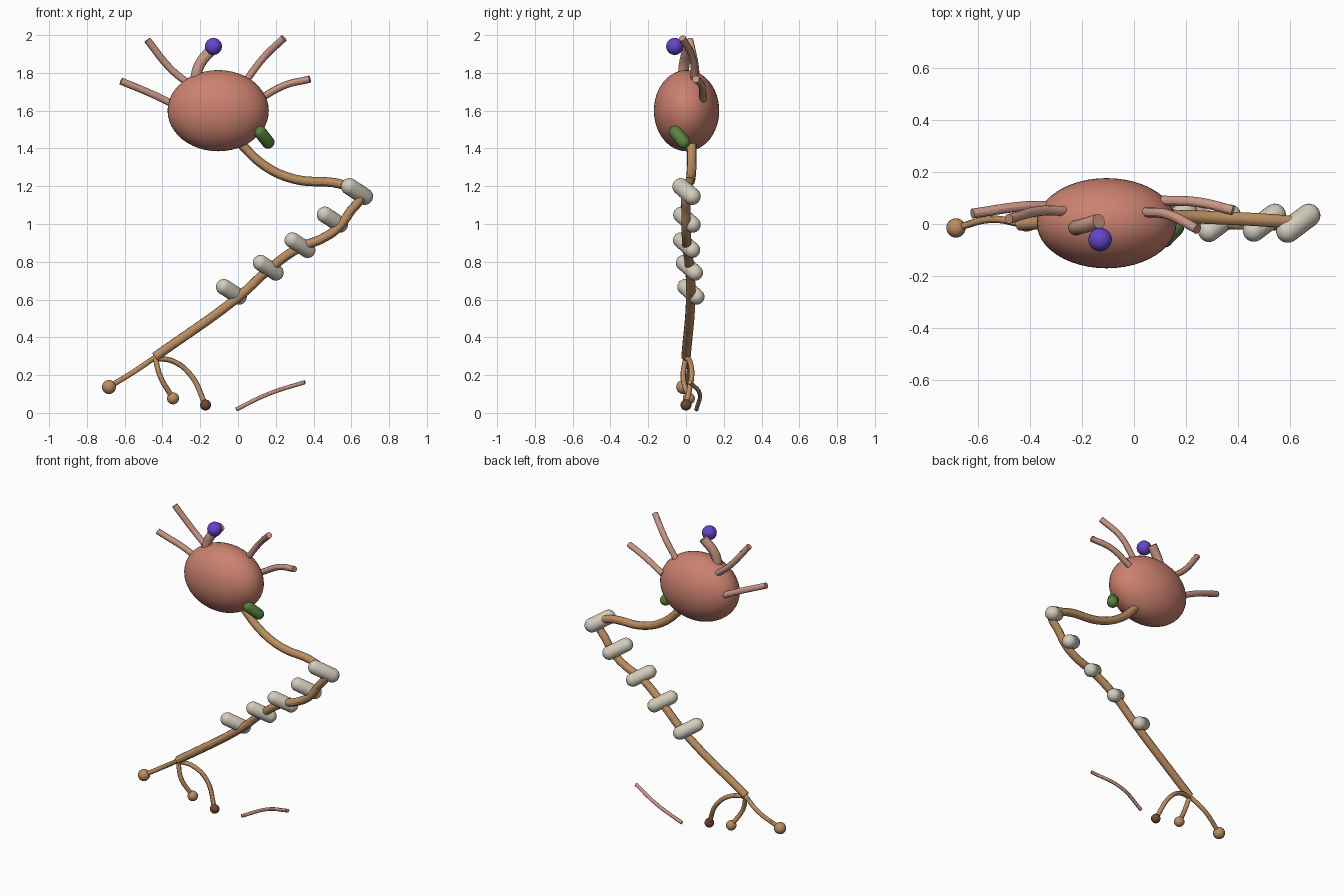
import bpy
from mathutils import Vector

cube = bpy.data.objects.get("Cube")
if cube:
    bpy.data.objects.remove(cube, do_unlink=True)


def material(name, rgb):
    m = bpy.data.materials.new(name)
    m.use_nodes = True
    color = (*rgb, 1)
    m.diffuse_color = color
    m.node_tree.nodes["Principled BSDF"].inputs["Base Color"].default_value = color
    return m


coral = material("coral", (0.60, 0.22, 0.16))
pink = material("dusty pink", (0.59, 0.31, 0.24))
tan = material("tan", (0.50, 0.27, 0.12))
cream = material("cream", (0.66, 0.61, 0.51))
violet = material("violet", (0.13, 0.06, 0.60))
green = material("leaf green", (0.10, 0.22, 0.05))
brown = material("dark brown", (0.17, 0.06, 0.035))


def finish(obj, name, mat):
    obj.name = name
    obj.data.materials.clear()
    obj.data.materials.append(mat)
    bpy.ops.object.select_all(action='DESELECT')
    obj.select_set(True)
    bpy.context.view_layer.objects.active = obj
    bpy.ops.object.shade_smooth_by_angle()
    return obj


def ball(name, center, radii, mat, segments=32):
    bpy.ops.mesh.primitive_uv_sphere_add(segments=segments, ring_count=segments // 2, location=center)
    obj = bpy.context.object
    obj.scale = radii
    return finish(obj, name, mat)


def tube(name, points, radius, mat, taper=1.0):
    """Smooth round tube with flat ends; taper scales the far end."""
    curve = bpy.data.curves.new(name, 'CURVE')
    curve.dimensions = '3D'
    curve.bevel_depth = radius
    curve.bevel_resolution = 4
    curve.resolution_u = 10
    curve.use_fill_caps = True
    spline = curve.splines.new('BEZIER')
    spline.bezier_points.add(len(points) - 1)
    for i, (bp, co) in enumerate(zip(spline.bezier_points, points)):
        bp.co = co
        bp.handle_left_type = bp.handle_right_type = 'AUTO'
        bp.radius = 1 + (taper - 1) * i / (len(points) - 1)
    obj = bpy.data.objects.new(name, curve)
    bpy.context.collection.objects.link(obj)
    bpy.ops.object.select_all(action='DESELECT')
    obj.select_set(True)
    bpy.context.view_layer.objects.active = obj
    bpy.ops.object.convert(target='MESH')
    return finish(bpy.context.object, name, mat)


def capsule(name, center, half, radius, mat):
    """Sphere split at its equator and stretched along the half vector."""
    half = Vector(half)
    bpy.ops.mesh.primitive_uv_sphere_add(segments=24, ring_count=13, radius=radius, location=center)
    obj = bpy.context.object
    for v in obj.data.vertices:
        v.co.z += half.length if v.co.z > 0 else -half.length
    obj.rotation_euler = half.to_track_quat('Z', 'Y').to_euler()
    return finish(obj, name, mat)


# Cell body
ball("cell_body", (-0.105, 0.003, 1.6), (0.268, 0.173, 0.215), coral, 48)

# Branches fanning out of the body, from root to tip
tube("branch_right_low", [(-0.30, 0.07, 1.61), (-0.42, 0.068, 1.672), (-0.62, 0.04, 1.757)], 0.019, pink)
tube("branch_right_high", [(-0.26, 0.05, 1.74), (-0.36, 0.05, 1.825), (-0.48, 0.02, 1.974)], 0.019, pink)
tube("branch_top", [(-0.23, -0.015, 1.74), (-0.205, -0.01, 1.84), (-0.135, 0.01, 1.93)], 0.029, pink)
tube("branch_left_high", [(0.04, 0.045, 1.755), (0.135, 0.035, 1.88), (0.243, -0.02, 1.984)], 0.019, pink)
tube("branch_left_low", [(0.11, 0.09, 1.66), (0.25, 0.083, 1.735), (0.38, 0.052, 1.767)], 0.019, pink)

# Small attached beads
ball("violet_bead", (-0.13, -0.06, 1.94), (0.045,) * 3, violet)
capsule("green_pod", (0.138, -0.034, 1.46), (0.021, 0.022, -0.027), 0.034, green)

# Long stem
tube("stem", [(-0.01, 0.03, 1.45), (0.143, 0.03, 1.307), (0.29, 0.025, 1.24), (0.565, 0.01, 1.205),
              (0.645, 0.0, 1.16), (0.59, 0.0, 1.06), (0.53, 0.0, 0.98), (0.44, 0.003, 0.92),
              (0.33, 0.005, 0.877), (0.17, 0.02, 0.765), (0.01, 0.025, 0.62), (-0.44, 0.0, 0.296)],
     0.025, tan)

# Sheath segments slung along the stem
sheath = [(0.63, 0.003, 1.172, 0.045), (0.50, 0.005, 1.023, 0.043), (0.328, 0.003, 0.888, 0.042),
          (0.16, 0.018, 0.768, 0.042), (-0.035, 0.026, 0.641, 0.042)]
for i, (x, y, z, r) in enumerate(sheath):
    capsule(f"sheath_{i + 1}", (x, y, z), (0.04, 0.03, -0.026), r, cream)

# End twigs with knobs
twigs = [
    ([(-0.43, 0.0, 0.3), (-0.545, 0.018, 0.222), (-0.683, -0.015, 0.137)], 0.037, tan),
    ([(-0.44, 0.0, 0.296), (-0.41, -0.015, 0.19), (-0.344, 0.015, 0.077)], 0.032, tan),
    ([(-0.44, 0.0, 0.29), (-0.34, 0.02, 0.272), (-0.25, 0.03, 0.2), (-0.172, 0.0, 0.042)], 0.029, brown),
]
for i, (path, r, mat) in enumerate(twigs):
    tube(f"twig_{i + 1}", path, 0.014, tan)
    ball(f"knob_{i + 1}", path[-1], (r,) * 3, mat, 24)

# Loose fibre at the bottom
tube("loose_fibre", [(-0.01, 0.055, 0.018), (0.16, 0.073, 0.1), (0.354, 0.02, 0.163)], 0.011, pink)
